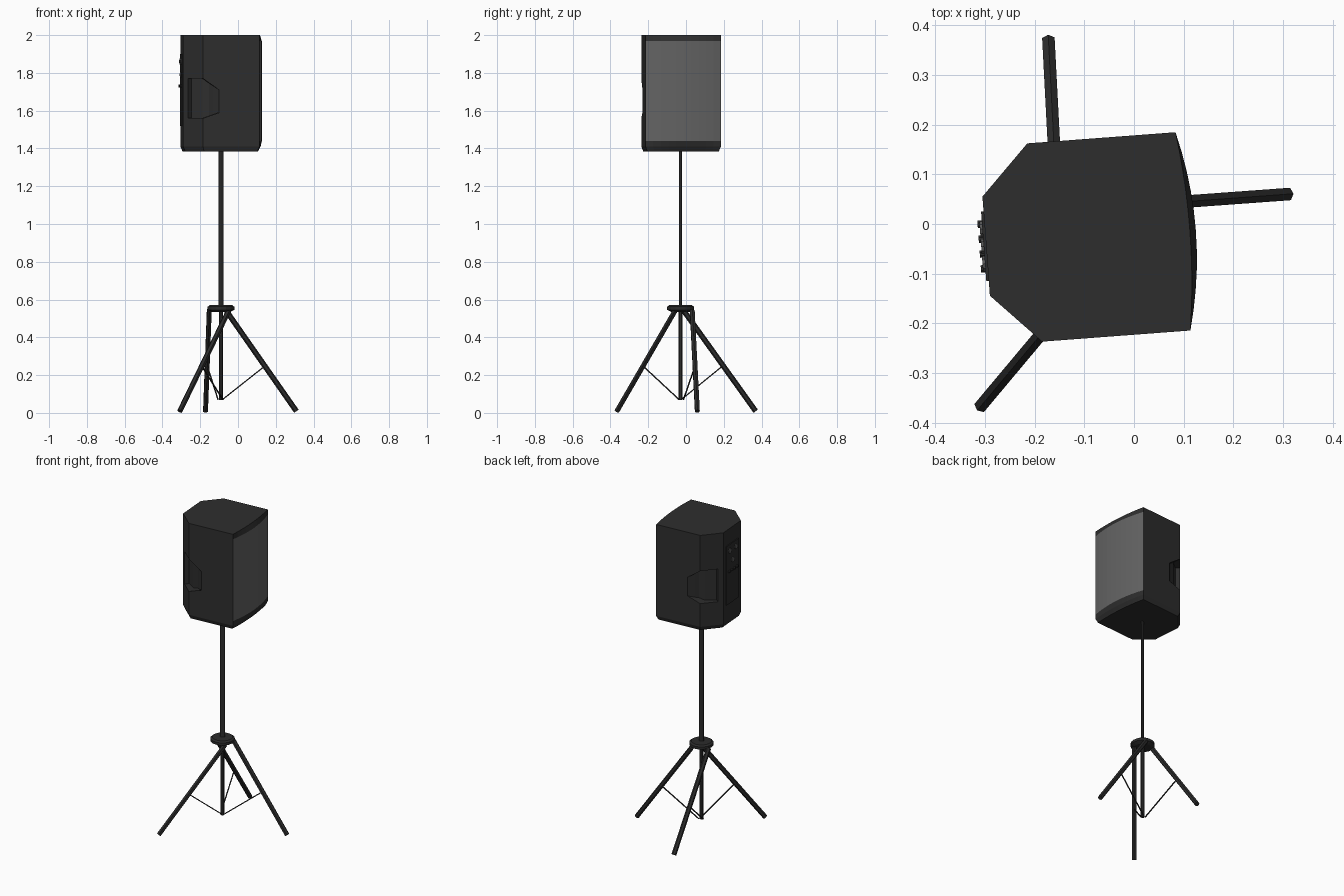
import bpy, bmesh, math
from mathutils import Vector, Matrix

if "Cube" in bpy.data.objects:
    bpy.data.objects.remove(bpy.data.objects["Cube"])

PX, PY = -0.09, -0.029          # stand axis
TURN = math.radians(4.3)        # cabinet is turned slightly


def material(name, c):
    m = bpy.data.materials.new(name)
    m.diffuse_color = (c, c, c, 1)
    m.use_nodes = True
    m.node_tree.nodes["Principled BSDF"].inputs["Base Color"].default_value = m.diffuse_color
    return m


BLACK = material("cabinet black", 0.027)
STAND = material("stand black", 0.024)
GRILLE = material("grille grey", 0.125)
METAL = material("socket grey", 0.10)


def make(name, bm, mats, local=False):
    bmesh.ops.recalc_face_normals(bm, faces=bm.faces)
    me = bpy.data.meshes.new(name)
    bm.to_mesh(me)
    bm.free()
    for m in mats:
        me.materials.append(m)
    ob = bpy.data.objects.new(name, me)
    bpy.context.collection.objects.link(ob)
    if local:                   # placed in the turned cabinet frame
        ob.location = (PX, PY, 0)
        ob.rotation_euler.z = TURN
    return ob


def loft(bm, rings):
    """Skin closed rings of points and cap both ends; returns side faces per band."""
    vs = [[bm.verts.new(p) for p in r] for r in rings]
    n = len(vs[0])
    bands = []
    for a, b in zip(vs, vs[1:]):
        bands.append([bm.faces.new((a[i], a[(i + 1) % n], b[(i + 1) % n], b[i]))
                      for i in range(n)])
    bm.faces.new(vs[0][::-1])
    bm.faces.new(vs[-1])
    return bands


def tube(name, a, b, r, sides, mat, local=False, flat=1.0, spin=0.0):
    a, b = Vector(a), Vector(b)
    q = (b - a).to_track_quat('Z', 'Y')
    bm = bmesh.new()
    rings = []
    for c in (a, b):
        ring = []
        for i in range(sides):
            t = math.tau * (i + 0.5) / sides
            p = Matrix.Rotation(spin, 3, 'Z') @ Vector((r * math.cos(t), r * flat * math.sin(t), 0))
            ring.append(c + q @ p)
        rings.append(ring)
    loft(bm, rings)
    return make(name, bm, [mat], local)


def box(name, lo, hi, mat):
    bm = bmesh.new()
    loft(bm, [[(lo[0], lo[1], z), (hi[0], lo[1], z), (hi[0], hi[1], z), (lo[0], hi[1], z)]
              for z in (lo[2], hi[2])])
    return make(name, bm, [mat], True)


# Cabinet: angled back, bowed front with grille
def outline(z, bulge, s=1.0):
    pts = [(-0.11, 0.2), (-0.208, 0.1), (-0.208, -0.1), (-0.11, -0.2)]
    for i in range(11):
        k = -1 + i / 5
        pts.append((0.189 + bulge * (1 - k * k), 0.2 * k))
    return [(x * s, y * s, z) for x, y in pts]


bm = bmesh.new()
bands = loft(bm, [outline(1.385, 0.014, 0.95), outline(1.39, 0.014, 0.96), outline(1.41, 0.018),
                  outline(1.44, 0.026), outline(1.968, 0.026), outline(2.0, 0.014)])
for f in bands[3]:
    if min(v.co.x for v in f.verts) > 0.18:
        f.material_index = 1
cabinet = make("speaker_cabinet", bm, [BLACK, GRILLE], True)

# Hand grips cut into both rear corners
inner = [(-0.185, -0.124), (-0.165, -0.105), (-0.11, -0.145), (-0.075, -0.155),
         (-0.055, -0.175), (-0.025, -0.2)]
outer = [(-0.195, -0.136), (-0.21, -0.16), (-0.11, -0.27), (-0.075, -0.26),
         (-0.055, -0.25), (-0.02, -0.21)]


def grip_height(x):
    t = max(0, min(1, (x + 0.11) / 0.085))
    return 1.56 + 0.03 * t, 1.77 - 0.06 * t


for side, name in ((1, "front"), (-1, "rear")):
    bm = bmesh.new()
    rings = []
    for a, b in zip(inner, outer):
        lo, hi = grip_height(a[0])
        rings.append([(a[0], a[1] * side, lo), (b[0], b[1] * side, lo),
                      (b[0], b[1] * side, hi), (a[0], a[1] * side, hi)])
    loft(bm, rings)
    cutter = make(name + "_grip_cutter", bm, [BLACK], True)
    cutter.hide_render = True
    cutter.hide_set(True)
    mod = cabinet.modifiers.new(name + "_grip", 'BOOLEAN')
    mod.operation = 'DIFFERENCE'
    mod.solver = 'EXACT'
    mod.object = cutter

# Connector panel on the back
box("back_panel", (-0.213, -0.07, 1.52), (-0.207, 0.07, 1.90), STAND)
for i, (v, z) in enumerate([(0.035, 1.86), (-0.035, 1.86), (0.0, 1.79)]):
    tube(f"socket_{i}", (-0.211, v, z), (-0.218, v, z), 0.016, 10, METAL, True)
for i in range(4):
    tube(f"knob_{i}", (-0.211, -0.045 + 0.03 * i, 1.73), (-0.222, -0.045 + 0.03 * i, 1.73),
         0.008, 8, BLACK, True)

# Pole: flat upper tube, round lower tube
tube("upper_pole", (PX, PY, 0.56), (PX, PY, 1.39), 0.0145, 10, STAND, flat=0.45,
     spin=math.radians(25))
tube("lower_pole", (PX, PY, 0.068), (PX, PY, 0.56), 0.0125, 8, STAND)

# Hub disc
bm = bmesh.new()
loft(bm, [[(PX + r * math.cos(math.tau * i / 16), PY + r * math.sin(math.tau * i / 16), z)
           for i in range(16)]
          for r, z in ((0.05, 0.535), (0.071, 0.546), (0.071, 0.562), (0.06, 0.57))])
make("hub", bm, [STAND])

# Legs with thin braces
legs = {"right": ((-0.062, 0.033, 0.54), (0.309, 0.06, 0.009)),
        "back": ((-0.152, -0.015, 0.545), (-0.172, 0.369, 0.009)),
        "left": ((-0.05, -0.058, 0.54), (-0.308, -0.366, 0.009))}
for name, (top, foot) in legs.items():
    tube(name + "_leg", top, foot, 0.0145, 6, STAND)
    mid = Vector(top).lerp(Vector(foot), 0.55)
    start = Vector((PX, PY, 0.07)) + (Vector((top[0], top[1], 0)) - Vector((PX, PY, 0))) * 0.25
    tube(name + "_brace", start, mid, 0.004, 4, STAND)
